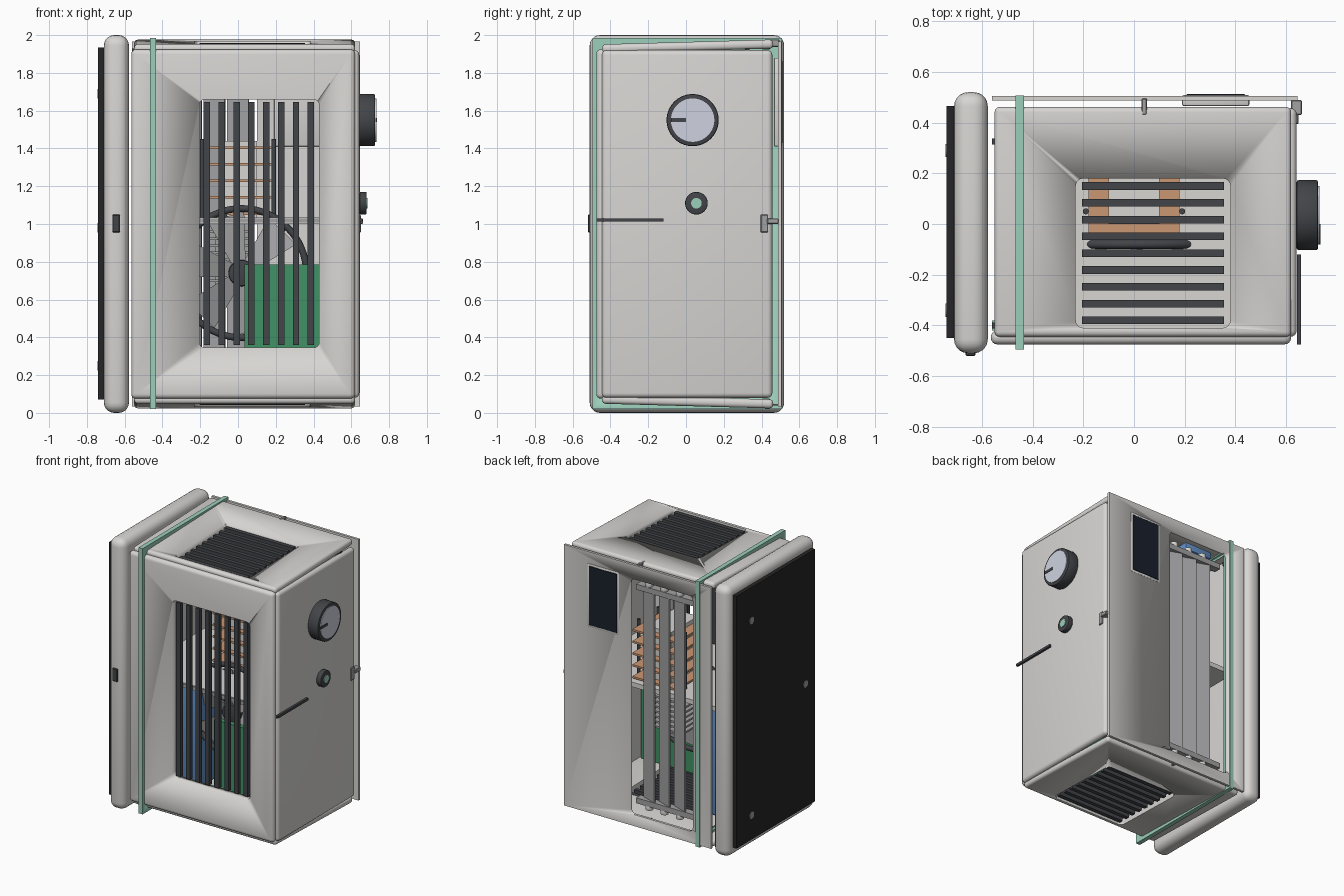
import bpy, math
from mathutils import Vector

if "Cube" in bpy.data.objects:
    bpy.data.objects.remove(bpy.data.objects["Cube"])


def mat(name, r, g, b):
    m = bpy.data.materials.new(name)
    m.diffuse_color = (r, g, b, 1)
    m.use_nodes = True
    m.node_tree.nodes["Principled BSDF"].inputs["Base Color"].default_value = m.diffuse_color
    return m


PALE = mat("pale_panel", .68, .67, .65)
GREY = mat("mid_grey", .36, .36, .37)
DARK = mat("dark_trim", .055, .058, .065)
BLACK = mat("black_plate", .018, .018, .02)
TEAL = mat("seal_green", .33, .62, .50)
GREEN = mat("board_green", .05, .29, .13)
COPPER = mat("copper", .60, .31, .17)
BLUE = mat("blue", .12, .27, .55)
GLASS = mat("dial_face", .62, .65, .74)
SCREEN = mat("screen", .01, .015, .025)


def finish(o, name, m, bevel=0, segs=3):
    o.name = name
    o.data.materials.append(m)
    bpy.context.view_layer.objects.active = o
    if bevel:
        b = o.modifiers.new("bevel", 'BEVEL')
        b.width, b.segments = bevel, segs
        bpy.ops.object.modifier_apply(modifier="bevel")
    bpy.ops.object.shade_smooth_by_angle(angle=math.radians(35))
    return o


def box(name, lo, hi, m=PALE, bevel=0, segs=3, rot=(0, 0, 0)):
    lo, hi = Vector(lo), Vector(hi)
    bpy.ops.mesh.primitive_cube_add(size=1, location=(lo + hi) / 2)
    o = bpy.context.object
    o.scale = hi - lo
    bpy.ops.object.transform_apply(location=False, rotation=False, scale=True)
    o.rotation_euler = rot
    return finish(o, name, m, bevel, segs)


AXES = {'X': (0, math.pi / 2, 0), 'Y': (math.pi / 2, 0, 0), 'Z': (0, 0, 0)}


def cyl(name, c, r, depth, axis, m=DARK, bevel=0, sides=40):
    bpy.ops.mesh.primitive_cylinder_add(vertices=sides, radius=r, depth=depth,
                                        location=c, rotation=AXES[axis])
    return finish(bpy.context.object, name, m, bevel, 2)


def cut(o, lo, hi, axis, radius=.03):
    """Cut a rounded-corner opening through o along the axis."""
    c = box("cutter", lo, hi)
    bpy.context.view_layer.objects.active = c
    import bmesh
    bm = bmesh.new()
    bm.from_mesh(c.data)
    if radius:
        es = [e for e in bm.edges
              if abs((e.verts[0].co - e.verts[1].co).normalized()[axis]) > .9]
        bmesh.ops.bevel(bm, geom=es, offset=radius, segments=4, profile=.5,
                        affect='EDGES')
    bm.to_mesh(c.data)
    bm.free()
    b = o.modifiers.new("opening", 'BOOLEAN')
    b.operation, b.object, b.solver = 'DIFFERENCE', c, 'EXACT'
    bpy.context.view_layer.objects.active = o
    bpy.ops.object.modifier_apply(modifier="opening")
    bpy.data.objects.remove(c, do_unlink=True)


# Left end door with dark backing plate, screws and catch
box("end_door", (-.71, -.51, 0), (-.577, .52, 2), PALE, .055, 5)
box("end_backing_plate", (-.74, -.45, .07), (-.70, .465, 1.935), BLACK)
for y, z in ((.29, 1.69), (-.34, .98), (.29, .25)):
    cyl("plate_screw", (-.74, y, z), .026, .006, 'X', GREY, sides=20)
box("door_catch", (-.665, -.52, .955), (-.625, -.49, 1.05), DARK, .004, 1)

# Green seal frame
seal = box("seal_frame", (-.467, -.495, .02), (-.434, .507, 1.985), TEAL)
cut(seal, (-.6, -.425, .09), (-.3, .44, 1.915), 0, 0)
box("inner_seal_strip", (-.56, -.42, .13), (-.545, -.38, .78), TEAL)

# Front panel with vertical grille
front = box("front_panel", (-.565, -.475, .075), (.62, -.42, 1.925), PALE, .026, 4)
cut(front, (-.205, -.6, .345), (.43, -.3, 1.66), 1)
for i in range(8):
    x = -.165 + i * .0787
    box("front_grille_bar", (x - .017, -.462, .36), (x + .017, -.432, 1.645), DARK)

# Top and bottom panels with grilles
for label, z, s in (("top", 1.94, 1), ("bottom", .06, -1)):
    tilt = s * math.radians(1.6)
    p = box(label + "_panel", (-.55, -.445, z - .024), (.62, .462, z + .024),
            PALE, .02, 4, (tilt, 0, 0))
    cut(p, (-.23, -.41, z - .2), (.38, .18, z + .2), 2)
    for i in range(9):
        y = .15 - i * .0663
        zz = z + y * math.tan(tilt)
        box(label + "_grille_bar", (-.205, y - .015, zz - .015),
            (.355, y + .015, zz + .015), DARK)
    box(label + "_latch", (-.005, .40, z - .015), (.085, .445, z + .015), GREY, .004, 1)
    box(label + "_latch_hook", (.03, .43, z + s * .01 - .012),
        (.052, .495, z + s * .025 + .012), GREY, .004, 1)

# Right side panel and its latch
box("right_panel", (.592, -.445, .08), (.642, .457, 1.92), PALE, .025, 4)
box("right_latch", (.63, .395, .955), (.65, .435, 1.05), GREY, .004, 1)
box("right_latch_hook", (.62, .43, 1.0), (.662, .49, 1.03), GREY, .004, 1)
box("latch_rod", (.643, -.475, 1.012), (.659, -.12, 1.03), DARK)

# Large dial
cyl("dial_stem", (.62, .035, 1.55), .075, .06, 'X', DARK)
ring = cyl("dial_ring", (.684, .035, 1.55), .138, .085, 'X', DARK, .008, 64)
cyl("dial_face", (.72, .035, 1.55), .115, .024, 'X', GLASS, 0, 64)
box("dial_needle", (.728, -.08, 1.54), (.735, 0, 1.56), DARK)

# Small knob
cyl("small_knob_stem", (.64, .055, 1.11), .03, .03, 'X', DARK)
cyl("small_knob", (.662, .055, 1.11), .06, .038, 'X', DARK, .006)
cyl("small_knob_button", (.682, .055, 1.11), .028, .008, 'X', TEAL)

# Back panel with tall opening and screen
back = box("back_panel", (-.56, .488, .035), (.645, .506, 1.965), PALE)
cut(back, (-.41, .4, .12), (.10, .6, 1.86), 1)
box("screen_housing", (.19, .465, 1.41), (.455, .509, 1.88), PALE, .008, 2)
box("screen", (.205, .50, 1.425), (.44, .512, 1.865), SCREEN, .005, 1)

# Vertical louvres between two rails, with round pegs
for z in (.20, 1.78):
    box("louvre_rail", (-.39, .40, z - .02), (.09, .455, z + .02), GREY)
for i in range(3):
    x = -.25 + i * .125
    box("louvre", (x - .06, .42, .22), (x + .06, .432, 1.76), GREY,
        rot=(0, 0, math.radians(-20)))
    for z in (.165, 1.815):
        cyl("louvre_peg", (x, .428, z), .027, .035, 'Z', PALE, .004, 16)

# Shelf and corner clips
box("shelf", (-.54, -.41, 1.0), (.59, .40, 1.035), PALE)
box("shelf_edge", (-.54, -.415, 1.008), (.59, -.405, 1.03), GREY)
for x in (-.545, .60):
    for y in (-.40, .325):
        box("corner_clip", (x - .015, y - .012, 1.90), (x + .015, y + .012, 1.93), DARK)

# Copper coil stack on the shelf
box("coil_core", (-.10, .0, 1.035), (.10, .32, 1.44), PALE)
for i in range(5):
    z = 1.055 + i * .087
    box("copper_fin", (-.18, -.04, z - .007), (.18, .37, z + .007), COPPER)
for x in (-.19, .19):
    for y in (.05, .28):
        cyl("coil_post", (x, y, 1.24), .012, .42, 'Z', DARK, sides=16)

# Fan
FC = Vector((.02, -.08, .74))
bpy.ops.mesh.primitive_torus_add(major_radius=.342, minor_radius=.018, location=FC,
                                 rotation=AXES['Y'], major_segments=64, minor_segments=12)
finish(bpy.context.object, "fan_ring", DARK)
cyl("fan_hub", FC, .07, .08, 'Y', DARK, .01)
for i in range(6):
    a = i * math.pi / 3 + .25
    bpy.ops.mesh.primitive_cube_add(size=1)
    o = bpy.context.object
    for v in o.data.vertices:
        outer = v.co.x > 0
        w = .20 if outer else .07
        twist = .05 if outer else .03
        v.co = Vector((.31 if outer else .05, v.co.y * .012 + v.co.z * twist,
                       v.co.z * w))
    o.location, o.rotation_euler = FC, (0, a, 0)
    finish(o, "fan_blade", GREY)
    sp = box("fan_spoke", (FC.x - .17, FC.y + .035, FC.z - .008),
             (FC.x + .17, FC.y + .05, FC.z + .008), DARK, rot=(0, a, 0))
    sp.location = FC + Vector((.17 * math.cos(a), .042, -.17 * math.sin(a)))

# Circuit block, tanks and heat sink fins
box("circuit_board", (.035, -.33, .10), (.57, -.29, .785), GREEN)
box("blue_tank", (-.42, -.12, .12), (-.23, .22, .97), BLUE, .02, 3)
box("blue_upper_tank", (-.36, .21, 1.85), (-.13, .40, 1.905), BLUE, .008, 2)
for i in range(8):
    z = .70 + i * .037
    box("heat_sink_fin", (-.18, .08, z - .007), (.06, .30, z + .007), GREY)
box("heat_sink_core", (-.12, .12, .66), (.0, .26, 1.0), GREY)
